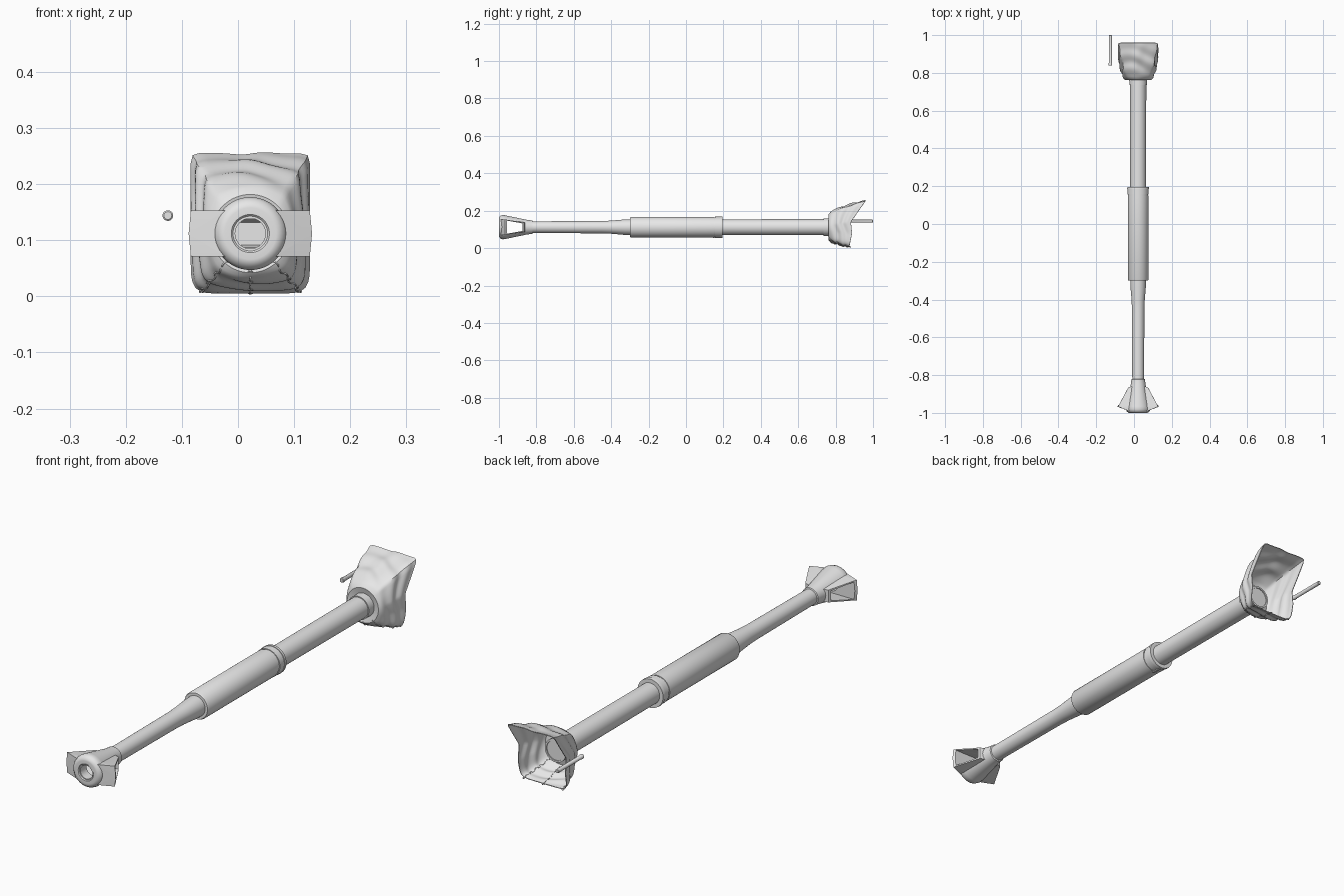
import bpy, bmesh, math
from mathutils import Vector, Matrix

if "Cube" in bpy.data.objects:
    bpy.data.objects.remove(bpy.data.objects["Cube"])

CX, CZ = 0.022, 0.112          # barrel axis
grey = bpy.data.materials.new("plain grey")
grey.diffuse_color = (0.8, 0.8, 0.8, 1)
grey.use_nodes = True
grey.node_tree.nodes["Principled BSDF"].inputs["Base Color"].default_value = grey.diffuse_color


def add_object(name, bm, angle=35):
    bmesh.ops.recalc_face_normals(bm, faces=bm.faces)
    mesh = bpy.data.meshes.new(name)
    bm.to_mesh(mesh)
    bm.free()
    mesh.materials.append(grey)
    obj = bpy.data.objects.new(name, mesh)
    bpy.context.collection.objects.link(obj)
    smooth(obj, angle)
    return obj


def smooth(obj, angle=35):
    bpy.ops.object.select_all(action='DESELECT')
    obj.select_set(True)
    bpy.context.view_layer.objects.active = obj
    bpy.ops.object.shade_smooth_by_angle(angle=math.radians(angle))


def lathe(name, profile, cx=CX, cz=CZ, n=48):
    """Revolve (y, radius) points around an axis along y, with closed ends."""
    bm = bmesh.new()
    rings = [[bm.verts.new((cx + r * math.cos(2 * math.pi * i / n), y,
                            cz + r * math.sin(2 * math.pi * i / n)))
              for i in range(n)] for y, r in profile]
    for a, b in zip(rings, rings[1:]):
        for i in range(n):
            j = (i + 1) % n
            bm.faces.new((a[i], a[j], b[j], b[i]))
    bm.faces.new(rings[0])
    bm.faces.new(rings[-1])
    return add_object(name, bm)


def hull(name, points):
    """Convex solid, mirrored in x and z about the barrel axis."""
    bm = bmesh.new()
    for x, y, z in points:
        for sx in ((-1, 1) if x else (1,)):
            for sz in ((-1, 1) if z else (1,)):
                bm.verts.new((CX + sx * x, y, CZ + sz * z))
    bmesh.ops.convex_hull(bm, input=bm.verts)
    return add_object(name, bm)


def apply_modifiers(obj):
    deps = bpy.context.evaluated_depsgraph_get()
    obj.data = bpy.data.meshes.new_from_object(obj.evaluated_get(deps))
    obj.modifiers.clear()
    smooth(obj)


# Barrel sections
lathe("front_barrel", [(-0.865, 0.031), (-0.45, 0.033), (-0.40, 0.035),
                       (-0.33, 0.041), (-0.28, 0.042)])
lathe("bore_evacuator", [(-0.30, 0.046), (-0.30, 0.052), (-0.294, 0.055),
                         (0.15, 0.055), (0.15, 0.053), (0.156, 0.053),
                         (0.156, 0.056), (0.184, 0.056), (0.184, 0.058),
                         (0.196, 0.057), (0.196, 0.042)])
lathe("rear_barrel", [(0.19, 0.042), (0.735, 0.043), (0.735, 0.047),
                      (0.80, 0.047), (0.80, 0.040), (0.796, 0.040)])

# Small lug below the evacuator clamp
bm = bmesh.new()
bmesh.ops.create_cube(bm, size=1, matrix=Matrix.Translation((CX, 0.17, CZ - 0.056))
                      @ Matrix.Diagonal((0.008, 0.05, 0.006, 1)))
add_object("clamp_lug", bm)

# Muzzle brake: cone with side ducts, cut open from side to side and along the bore
brake = lathe("muzzle_brake", [(-0.82, 0.032), (-0.822, 0.036), (-0.85, 0.039),
                               (-0.965, 0.063), (-0.98, 0.065), (-0.992, 0.061),
                               (-0.999, 0.052), (-1.0, 0.046), (-1.0, 0.034),
                               (-0.997, 0.031), (-0.997, 0.028)])
wings = hull("brake_ducts", [(0.052, -0.865, 0.025), (0.106, -0.967, 0.041),
                             (0.110, -0.967, 0.0), (0.045, -0.992, 0.041),
                             (0.0, -0.850, 0.024)])
window = hull("duct_cutter", [(0.15, -0.957, 0.035), (0.15, -0.874, 0.020)])
bore = lathe("bore_cutter", [(-1.05, 0.027), (-0.90, 0.027)])
for tool, op in ((wings, 'UNION'), (window, 'DIFFERENCE'), (bore, 'DIFFERENCE')):
    mod = brake.modifiers.new(tool.name, 'BOOLEAN')
    mod.operation, mod.object, mod.solver = op, tool, 'EXACT'
apply_modifiers(brake)
for tool in (wings, window, bore):
    bpy.data.objects.remove(tool)


# Canvas cover: round neck flaring to a square open rear edge
def rear_y(z):
    keys = [(0.0, 0.872), (0.08, 0.888), (0.14, 0.882), (0.18, 0.91), (0.255, 0.962)]
    for (z0, y0), (z1, y1) in zip(keys, keys[1:]):
        if z <= z1:
            return y0 + (y1 - y0) * max(0, z - z0) / (z1 - z0)
    return keys[-1][1]


def cover_point(a, t, offset=0.0):
    c, s = math.cos(a), math.sin(a)
    p = 30 if s > 0 else 9
    k = (abs(c) ** p + abs(s) ** p) ** (-1 / p)
    end = Vector((CX + 0.1035 * k * c, 0, 0.130 + 0.122 * k * s))
    end.y = rear_y(end.z)
    start = Vector((CX + 0.069 * c, 0.766, CZ + 0.069 * s))
    w = t ** 0.6
    pos = Vector((start.x + (end.x - start.x) * w,
                  start.y + (end.y - start.y) * t,
                  start.z + (end.z - start.z) * w))
    fold = 0.004 * math.sin(t * 15 + 2.5 * math.sin(2 * a + 0.6)) * math.sin(math.pi * t)
    fold += 0.0025 * math.sin(7 * a + 5 * t) * t * max(0, s) * (1 - abs(c))
    return pos + Vector((c, 0, s)) * (fold + offset)


bm = bmesh.new()
N, M = 96, 24
angles = [2 * math.pi * i / N for i in range(N)]
rings = [[bm.verts.new((CX + 0.045 * math.cos(a), 0.772, CZ + 0.045 * math.sin(a)))
          for a in angles]]
rings += [[bm.verts.new(cover_point(a, m / M)) for a in angles] for m in range(M + 1)]
for r0, r1 in zip(rings, rings[1:]):
    for i in range(N):
        j = (i + 1) % N
        bm.faces.new((r0[i], r0[j], r1[j], r1[i]))
cover = add_object("canvas_cover", bm)
solid = cover.modifiers.new("thickness", 'SOLIDIFY')
solid.thickness, solid.offset = 0.003, -1
apply_modifiers(cover)


# Chains under the cover, made of alternating links
def add_link(bm, matrix, length=0.007, width=0.004, wire=0.0013, n=12, m=6):
    grid = []
    for i in range(n):
        u = 2 * math.pi * i / n
        grid.append([bm.verts.new(matrix @ Vector((
            (length + wire * math.cos(v)) * math.cos(u),
            (width + wire * math.cos(v)) * math.sin(u), wire * math.sin(v))))
            for v in (2 * math.pi * k / m for k in range(m))])
    for i in range(n):
        for k in range(m):
            a, b = grid[i], grid[(i + 1) % n]
            bm.faces.new((a[k], b[k], b[(k + 1) % m], a[(k + 1) % m]))


for name, deg in (("left_chain", -130), ("middle_chain", -90), ("right_chain", -50)):
    bm = bmesh.new()
    a = math.radians(deg)
    for i in range(11):
        t = i / 10
        pos = cover_point(a, t, 0.002)
        along = cover_point(a, min(1, t + 0.05)) - cover_point(a, min(0.95, t))
        turn = along.to_track_quat('X', 'Z').to_matrix().to_4x4()
        add_link(bm, Matrix.Translation(pos) @ turn
                 @ Matrix.Rotation(math.pi / 2 * (i % 2), 4, 'X'))
    add_object(name, bm, 60)

# Loose thin rod beside the cover
lathe("side_rod", [(0.838, 0.007), (0.84, 0.0095), (0.85, 0.0095), (0.853, 0.008),
                   (0.998, 0.008), (1.0, 0.006)], cx=-0.125, cz=0.144, n=20)
